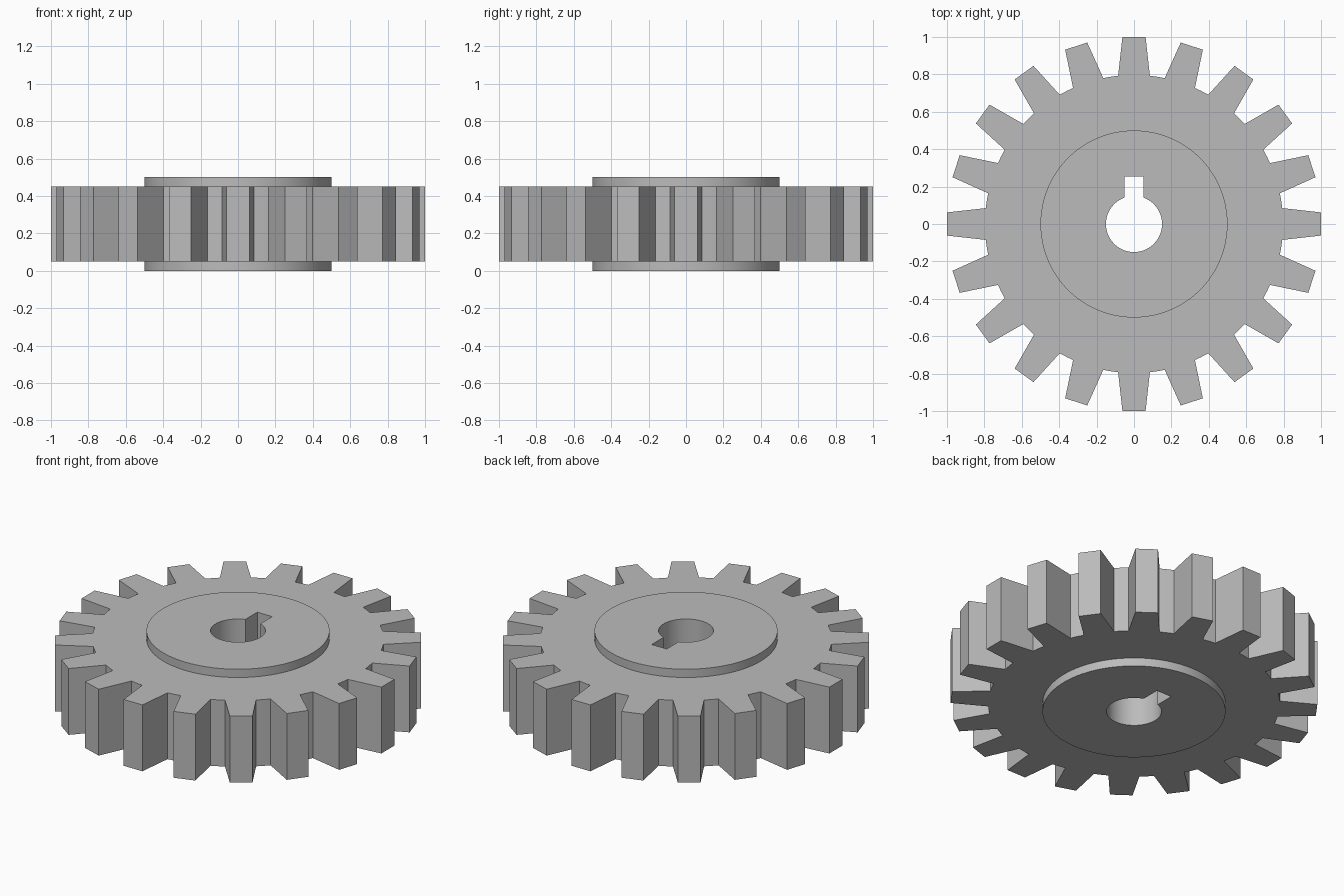
import bpy, bmesh
from math import sin, cos, pi, asin, atan2, radians

cube = bpy.data.objects.get("Cube")
if cube:
    bpy.data.objects.remove(cube, do_unlink=True)

steel = bpy.data.materials.new("grey steel")
steel.use_nodes = True
grey = (0.5, 0.5, 0.5, 1)
steel.diffuse_color = grey
steel.node_tree.nodes["Principled BSDF"].inputs["Base Color"].default_value = grey


def arc(radius, start, end, steps):
    """Points along an arc, both ends included."""
    angles = [start + (end - start) * i / steps for i in range(steps + 1)]
    return [(radius * cos(a), radius * sin(a)) for a in angles]


def plate(name, outer, inner, bottom, top, inner_wall=True):
    """Flat plate with a hole, from an outer and an inner outline."""
    bm = bmesh.new()
    levels = []
    for z in (bottom, top):
        loops = [[bm.verts.new((x, y, z)) for x, y in line] for line in (outer, inner)]
        edges = [bm.edges.new((v, loop[i - 1])) for loop in loops for i, v in enumerate(loop)]
        bmesh.ops.triangle_fill(bm, use_beauty=True, edges=edges, normal=(0, 0, 1))
        levels.append(loops)
    for low, high in list(zip(*levels))[:2 if inner_wall else 1]:
        for i in range(len(low)):
            bm.faces.new((low[i - 1], low[i], high[i], high[i - 1]))
    bmesh.ops.recalc_face_normals(bm, faces=bm.faces)
    mesh = bpy.data.meshes.new(name)
    bm.to_mesh(mesh)
    bm.free()
    mesh.materials.append(steel)
    obj = bpy.data.objects.new(name, mesh)
    bpy.context.collection.objects.link(obj)
    bpy.ops.object.select_all(action='DESELECT')
    obj.select_set(True)
    bpy.context.view_layer.objects.active = obj
    bpy.ops.object.shade_smooth_by_angle(angle=radians(12))
    return obj


# Toothed outline: tapered teeth with flat tips, shallow arcs between them
TEETH = 20
ROOT_RADIUS = 0.797
pitch = 2 * pi / TEETH
root_half = asin(0.085 / ROOT_RADIUS)
tip_half = atan2(0.062, 1)
tip_radius = 1 / cos(tip_half)
teeth = []
for i in range(TEETH):
    a = i * pitch
    teeth += arc(tip_radius, a - tip_half, a + tip_half, 1)
    teeth += arc(ROOT_RADIUS, a + root_half, a + pitch - root_half, 2)

# Round hub outline, and the bore with its square keyway
HUB_SIDES = 96
hub_circle = arc(0.5, 0, 2 * pi, HUB_SIDES)[:-1]
key_half = 0.05
key_angle = asin(key_half / 0.15)
bore = arc(0.15, pi / 2 + key_angle, 5 * pi / 2 - key_angle, 48)
bore += [(key_half, 0.255), (-key_half, 0.255)]

# The toothed ring sits around the slightly taller hub
plate("gear_ring", teeth, hub_circle, 0.05, 0.45, inner_wall=False)
plate("hub", hub_circle, bore, 0.0, 0.5)
